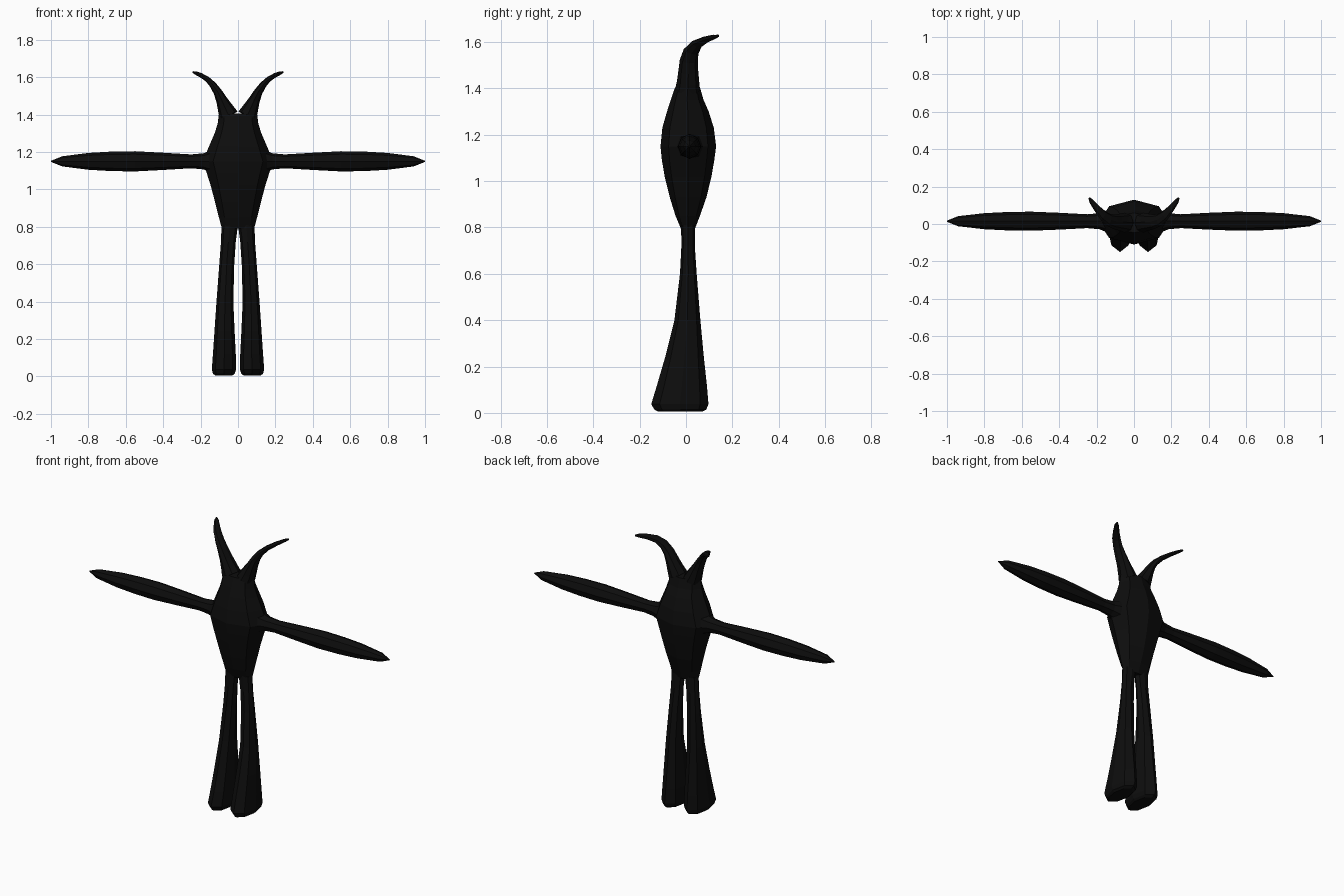
import bpy, bmesh, math
from mathutils import Vector

black = bpy.data.materials.new("soft black")
black.diffuse_color = (0.004, 0.004, 0.004, 1)


def loft(name, rings, ref, normal=None, sides=8, mirror=False):
    """Skin rings of (centre, radius along ref, radius across ref).
    Rings follow the path unless a fixed normal is given."""
    bm = bmesh.new()
    loops = []
    for i, (c, ra, rb) in enumerate(rings):
        if normal:
            t = Vector(normal)
        else:
            t = Vector(rings[min(i + 1, len(rings) - 1)][0]) - Vector(rings[max(i - 1, 0)][0])
            t.normalize()
        a = Vector(ref)
        a = (a - t * a.dot(t)).normalized()
        b = t.cross(a)
        loop = []
        for k in range(sides):
            ang = 2 * math.pi * k / sides
            loop.append(bm.verts.new(Vector(c) + a * ra * math.cos(ang) + b * rb * math.sin(ang)))
        loops.append(loop)
    for lo, hi in zip(loops, loops[1:]):
        for k in range(sides):
            n = (k + 1) % sides
            bm.faces.new((lo[k], lo[n], hi[n], hi[k]))
    bm.faces.new(loops[0][::-1])
    bm.faces.new(loops[-1])
    bmesh.ops.recalc_face_normals(bm, faces=bm.faces)
    mesh = bpy.data.meshes.new(name)
    bm.to_mesh(mesh)
    bm.free()
    mesh.materials.append(black)
    obj = bpy.data.objects.new(name, mesh)
    bpy.context.collection.objects.link(obj)
    if mirror:
        obj.modifiers.new("mirror", 'MIRROR').use_axis[0] = True
    return obj


def upright(z, x0, x1, y0, y1):
    """Horizontal ring from its extents."""
    return ((x0 + x1) / 2, (y0 + y1) / 2, z), (y1 - y0) / 2, (x1 - x0) / 2


# Body: spindle, widest at the arms
body = [(0.79, 0.086, -0.02, 0.037), (0.85, 0.102, -0.045, 0.06),
        (0.93, 0.122, -0.07, 0.088), (1.02, 0.146, -0.092, 0.11),
        (1.09, 0.168, -0.104, 0.122), (1.15, 0.188, -0.11, 0.13),
        (1.23, 0.155, -0.102, 0.12), (1.30, 0.125, -0.082, 0.098),
        (1.35, 0.109, -0.066, 0.076), (1.405, 0.102, -0.047, 0.06)]
loft("body", [upright(z, -w, w, f, b) for z, w, f, b in body], (0, 1, 0), (0, 0, 1))

# Legs: slim at the hip, flaring into long feet
leg = [(0.005, 0.03, 0.122, -0.12, 0.07), (0.015, 0.018, 0.134, -0.137, 0.088),
       (0.038, 0.010, 0.14, -0.15, 0.097), (0.12, 0.012, 0.134, -0.125, 0.09),
       (0.24, 0.018, 0.126, -0.09, 0.077), (0.40, 0.025, 0.115, -0.05, 0.062),
       (0.60, 0.020, 0.100, -0.026, 0.046), (0.72, 0.012, 0.091, -0.02, 0.038),
       (0.81, 0.000, 0.088, -0.021, 0.038)]
loft("legs", [upright(*r) for r in leg], (0, 1, 0), (0, 0, 1), mirror=True)

# Arms: long tapered blades ending in a point
arm = [(0.13, 0.065, 0.065), (0.185, 0.043, 0.043), (0.25, 0.037, 0.037),
       (0.40, 0.046, 0.045), (0.55, 0.054, 0.051), (0.68, 0.052, 0.049),
       (0.80, 0.045, 0.043), (0.94, 0.027, 0.027), (1.0, 0.003, 0.003)]
loft("arms", [((x, 0.015, 1.15), rz, ry) for x, rz, ry in arm], (0, 0, 1), (1, 0, 0), mirror=True)

# Horns: sweep up, outward and back to a thin tip
horn = [((0.050, 0.007, 1.395), 0.054, 0.052), ((0.066, 0.009, 1.43), 0.048, 0.043),
        ((0.086, 0.010, 1.475), 0.043, 0.031), ((0.108, 0.012, 1.52), 0.039, 0.023),
        ((0.135, 0.022, 1.56), 0.034, 0.018), ((0.165, 0.045, 1.59), 0.028, 0.014),
        ((0.200, 0.085, 1.611), 0.019, 0.012), ((0.228, 0.122, 1.623), 0.013, 0.009),
        ((0.240, 0.140, 1.627), 0.005, 0.005)]
loft("horns", horn, (0, 1, 0), mirror=True)
